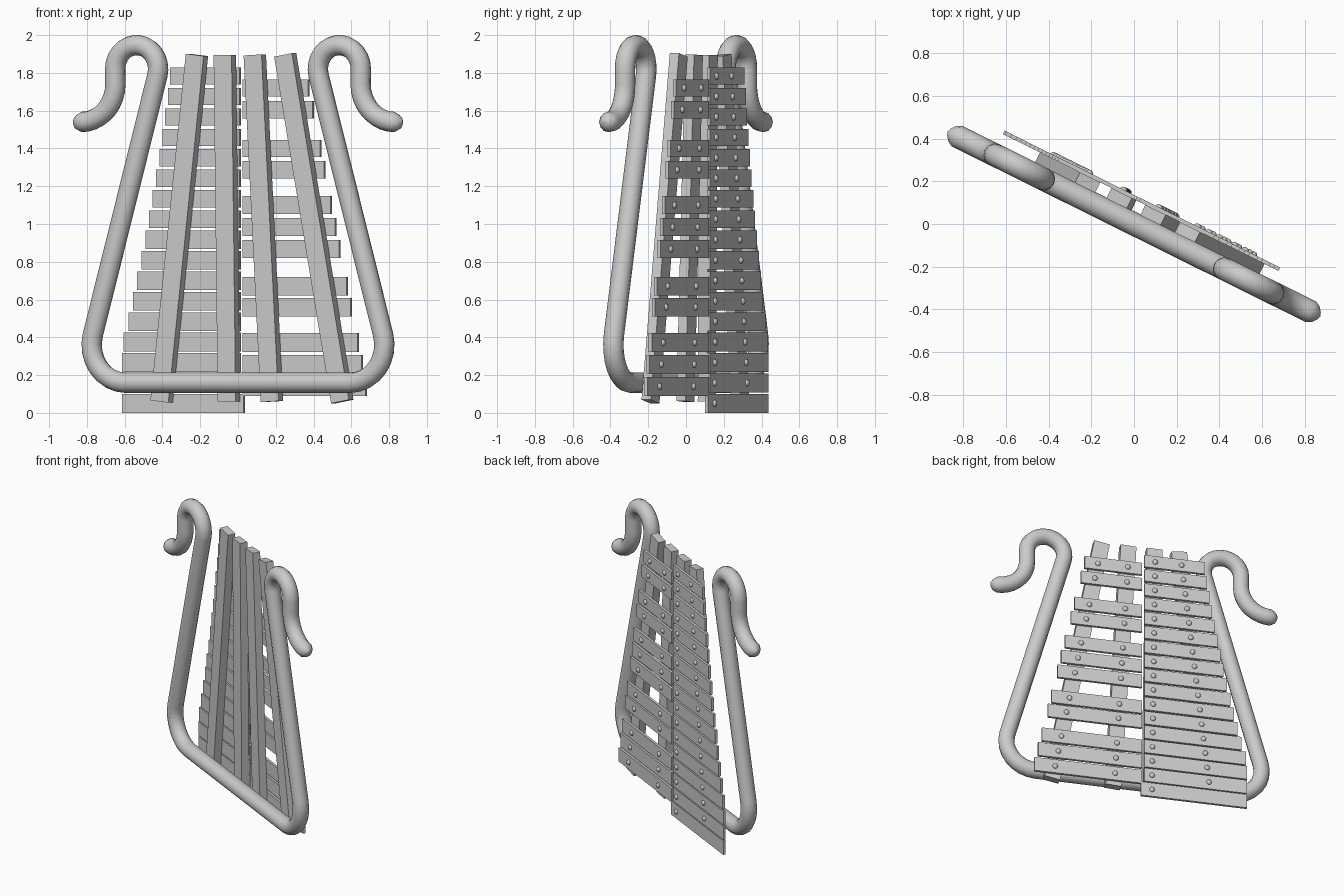
import bpy, bmesh, math
from mathutils import Matrix, Vector

if "Cube" in bpy.data.objects:
    bpy.data.objects.remove(bpy.data.objects["Cube"])

# Local frame: u across, v towards the back, z up; turned about z as a whole
TURN = Matrix.Rotation(math.radians(-26.4), 4, 'Z')
C = math.cos(math.radians(26.4))
BAR_FRONT, BAR_BACK, RAIL_FRONT = 0.104, 0.122, 0.05


def finish(name, bm, smooth=False):
    bmesh.ops.recalc_face_normals(bm, faces=bm.faces)
    me = bpy.data.meshes.new(name)
    bm.to_mesh(me)
    bm.free()
    ob = bpy.data.objects.new(name, me)
    ob.matrix_world = TURN
    bpy.context.collection.objects.link(ob)
    if smooth:
        me.shade_smooth()
    return ob


def box(bm, u0, u1, v0, v1, z0, z1, turn=None):
    size = Matrix.Diagonal((u1 - u0, v1 - v0, z1 - z0, 1))
    mid = Matrix.Translation(((u0 + u1) / 2, (v0 + v1) / 2, (z0 + z1) / 2))
    bmesh.ops.create_cube(bm, size=1, matrix=mid @ (turn or Matrix()) @ size)


def arc(cu, cz, r, a0, a1, n):
    angles = [math.radians(a0 + (a1 - a0) * i / n) for i in range(n + 1)]
    return [(cu + r * math.cos(a), cz + r * math.sin(a), 1) for a in angles]


# Bent tube frame: corner, leaning side, hook and outward tail, mirrored
half = arc(0.665, 0.36, 0.2, -90, 15.4, 8)
half += arc(0.599, 1.82, 0.127, 195.4, 0, 14)
half += arc(0.925, 1.74, 0.2, 180, 270, 9)
half += [(0.95, 1.542, 0.75), (0.965, 1.545, 0.4), (0.973, 1.546, 0.02)]
path = [(-u, z, r) for u, z, r in reversed(half)] + half
curve = bpy.data.curves.new("tube_frame", 'CURVE')
curve.dimensions = '3D'
curve.bevel_depth = 0.054
curve.bevel_resolution = 4
curve.use_fill_caps = True
spline = curve.splines.new('POLY')
spline.points.add(len(path) - 1)
for p, (u, z, r) in zip(spline.points, path):
    p.co = (u, 0, z, 1)
    p.radius = r
frame = bpy.data.objects.new("tube_frame", curve)
frame.matrix_world = TURN
bpy.context.collection.objects.link(frame)
bpy.context.view_layer.objects.active = frame
frame.select_set(True)
bpy.ops.object.convert(target='MESH')
bpy.ops.object.shade_smooth_by_angle(angle=math.radians(40))

# Four fanned support rails, given as (top u, bottom u)
rails = [(-0.281, -0.49), (-0.116, -0.092), (0.061, 0.162), (0.241, 0.578)]
Z_TOP, Z_LOW = 1.895, 0.06
for i, (top, low) in enumerate(rails):
    bm = bmesh.new()
    lean = math.atan2(top - low, Z_TOP - Z_LOW)
    length = math.hypot(top - low, Z_TOP - Z_LOW)
    mid_u, mid_z = (top + low) / 2, (Z_TOP + Z_LOW) / 2
    box(bm, mid_u - 0.053, mid_u + 0.053, RAIL_FRONT, BAR_FRONT,
        mid_z - length / 2, mid_z + length / 2, Matrix.Rotation(lean, 4, 'Y'))
    finish(f"support_rail_{i + 1}", bm)


def rail_u(i, z):
    top, low = rails[i]
    return low + (top - low) * (z - Z_LOW) / (Z_TOP - Z_LOW)


screws = bmesh.new()


def screw(rail, z):
    place = Matrix.Translation((rail_u(rail, z), BAR_BACK, z))
    flat = Matrix.Diagonal((0.018, 0.014, 0.018, 1))
    bmesh.ops.create_uvsphere(screws, u_segments=12, v_segments=8, radius=1,
                              matrix=place @ flat)


def bar_height(z):
    return 0.102 - 0.013 * z / 1.8


# Long column of natural bars
bm = bmesh.new()
for i in range(17):
    z = 1.783 - i * 0.1083
    h = bar_height(z) / 2
    outer = max(-0.61, -0.355 - 0.0125 * i - 0.0005 * i * i)
    box(bm, (outer - 0.05) / C, -0.018 if i == 16 else -0.042,
        BAR_FRONT, BAR_BACK, z - h, z + h)
    screw(1, z)
    if i < 16:
        screw(0, z)
finish("natural_bars", bm)

# Grouped column of sharp bars
bm = bmesh.new()
for z in (1.72, 1.605, 1.4, 1.287, 1.1, 0.983, 0.867,
          0.67, 0.56, 0.372, 0.257, 0.14):
    h = bar_height(z) / 2
    outer = 0.68 - 0.305 * (z - 0.14) / 1.58
    box(bm, -0.026, (outer - 0.05) / C, BAR_FRONT, BAR_BACK, z - h, z + h)
    screw(2, z)
    screw(3, z)
finish("sharp_bars", bm)
finish("bar_screws", screws, smooth=True)
